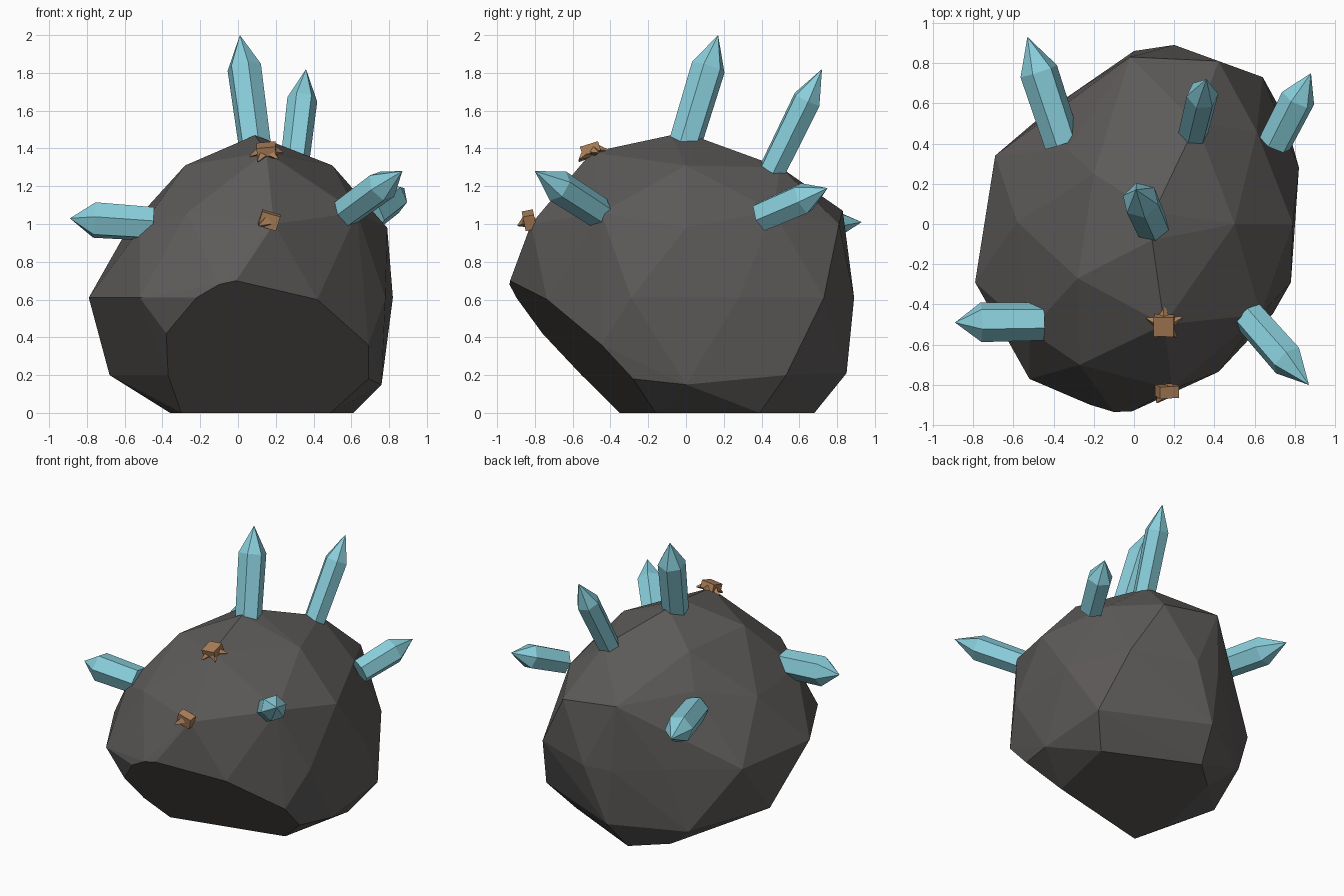
import bpy
import bmesh
import math
from mathutils import Vector, Matrix

cube = bpy.data.objects.get("Cube")
if cube:
    bpy.data.objects.remove(cube, do_unlink=True)


def make_material(name, colour):
    mat = bpy.data.materials.new(name)
    mat.use_nodes = True
    mat.diffuse_color = (*colour, 1)
    mat.node_tree.nodes["Principled BSDF"].inputs["Base Color"].default_value = (*colour, 1)
    return mat


stone = make_material("dark stone", (0.11, 0.104, 0.1))
crystal_blue = make_material("crystal blue", (0.25, 0.62, 0.71))
ore_brown = make_material("ore brown", (0.42, 0.22, 0.1))


def finish(name, bm, material):
    """Turn a bmesh into a flat shaded object with one material."""
    bmesh.ops.recalc_face_normals(bm, faces=bm.faces[:])
    mesh = bpy.data.meshes.new(name)
    bm.to_mesh(mesh)
    bm.free()
    mesh.materials.append(material)
    obj = bpy.data.objects.new(name, mesh)
    bpy.context.collection.objects.link(obj)
    return obj


# Boulder: a faceted hull, grouped by height
boulder_rings = [
    # flat base
    (.49, -.16, 0), (.61, .39, 0), (-.01, .68, 0), (-.22, .49, 0), (-.36, -.1, 0),
    # lower corners
    (.76, 0, .15), (.75, .53, .2), (.04, .85, .21), (-.42, .57, .17), (-.68, .01, .2),
    # waist
    (.78, -.29, .61), (.82, .28, .61), (.64, .73, .61), (.2, .89, .61), (0, .86, .61),
    (-.29, .66, .62), (-.69, .34, .61), (-.79, -.29, .61), (-.52, -.77, .61),
    # shoulders
    (.79, 0, .98), (.63, -.45, 1.06), (.19, -.82, 1), (-.27, -.7, 1.06), (-.52, -.53, .97),
    (-.58, .01, .98), (-.33, .37, 1.09), (-.02, .83, 1.07), (.42, .81, 1), (.61, .46, 1.07),
    # crown
    (.5, 0, 1.31), (.31, .5, 1.3), (-.2, .25, 1.3), (-.28, -.27, 1.31),
    (.15, -.5, 1.38), (.09, -.08, 1.47), (.1, .06, 1.46),
]

# Slanted undercut at the front, as x and z on one plane
undercut = [(-.01, .7), (.42, .6), (.69, .36), (.69, .18), (-.3, 0), (-.37, .2),
            (-.38, .42), (-.22, .61), (-.1, .68)]


def undercut_depth(x, z):
    return -.278 + .24 * x - .93 * z


bm = bmesh.new()
for point in boulder_rings:
    bm.verts.new(point)
for x, z in undercut:
    bm.verts.new((x, undercut_depth(x, z), z))
bmesh.ops.convex_hull(bm, input=bm.verts[:])
loose = [v for v in bm.verts if not v.link_faces]
bmesh.ops.delete(bm, geom=loose, context='VERTS')
bmesh.ops.dissolve_limit(bm, angle_limit=math.radians(1), verts=bm.verts[:], edges=bm.edges[:])
finish("boulder", bm, stone)


def add_crystal(name, base, tip, radius, tip_length=.18, roll=0):
    """Six sided prism with a pointed end, rolled about its axis by degrees."""
    base, tip = Vector(base), Vector(tip)
    axis = tip - base
    length = axis.length
    bm = bmesh.new()
    rings = []
    for height, r in ((0, radius * .95), (length - tip_length, radius)):
        ring = []
        for i in range(6):
            a = math.tau * i / 6 + math.radians(roll)
            ring.append(bm.verts.new((r * math.cos(a), r * math.sin(a), height)))
        rings.append(ring)
    point = bm.verts.new((0, 0, length))
    low, high = rings
    bm.faces.new(low)
    for i in range(6):
        j = (i + 1) % 6
        bm.faces.new((low[i], low[j], high[j], high[i]))
        bm.faces.new((high[i], high[j], point))
    turn = axis.to_track_quat('Z', 'Y').to_matrix().to_4x4()
    bm.transform(Matrix.Translation(base) @ turn)
    finish(name, bm, crystal_blue)


# Crystals sprouting from the boulder
add_crystal("top_crystal", (.09, -.01, 1.41), (.01, .17, 2), .093, roll=20)
add_crystal("top_back_crystal", (.295, .455, 1.28), (.36, .72, 1.82), .08, roll=20)
add_crystal("left_back_crystal", (.7, .4, 1.04), (.88, .75, 1.19), .088, .15, roll=15)
add_crystal("left_front_crystal", (.57, -.46, 1.06), (.87, -.8, 1.28), .088, roll=15)
add_crystal("right_front_crystal", (-.45, -.485, 1), (-.89, -.49, 1.03), .1, .13, roll=10)
add_crystal("right_back_crystal", (-.355, .4, .98), (-.53, .93, 1.01), .097, roll=10)


def add_ore(name, centre, size, tilt, spikes, reach):
    """Chunky tilted block with pointed shards around it."""
    bm = bmesh.new()
    bmesh.ops.create_cube(bm, size=1, matrix=Matrix.Diagonal((*size, 1)))
    for i in range(spikes):
        a = math.tau * (i + .3) / spikes
        out = Vector((math.cos(a), math.sin(a), -.4))
        turn = out.to_track_quat('Z', 'Y').to_matrix().to_4x4()
        place = Matrix.Translation(out * reach * .6) @ turn
        bmesh.ops.create_cone(bm, cap_ends=True, segments=4, radius1=.035, radius2=.005,
                              depth=reach * .8, matrix=place)
    spin = Matrix.Rotation(tilt[0], 4, 'X') @ Matrix.Rotation(tilt[1], 4, 'Y')
    bm.transform(Matrix.Translation(centre) @ spin)
    finish(name, bm, ore_brown)


# Ore lumps on the front ridge
add_ore("upper_ore", (.15, -.505, 1.395), (.1, .1, .05), (.3, -.1), 5, .095)
add_ore("lower_ore", (.165, -.83, 1.02), (.1, .06, .08), (.2, .3), 2, .08)
